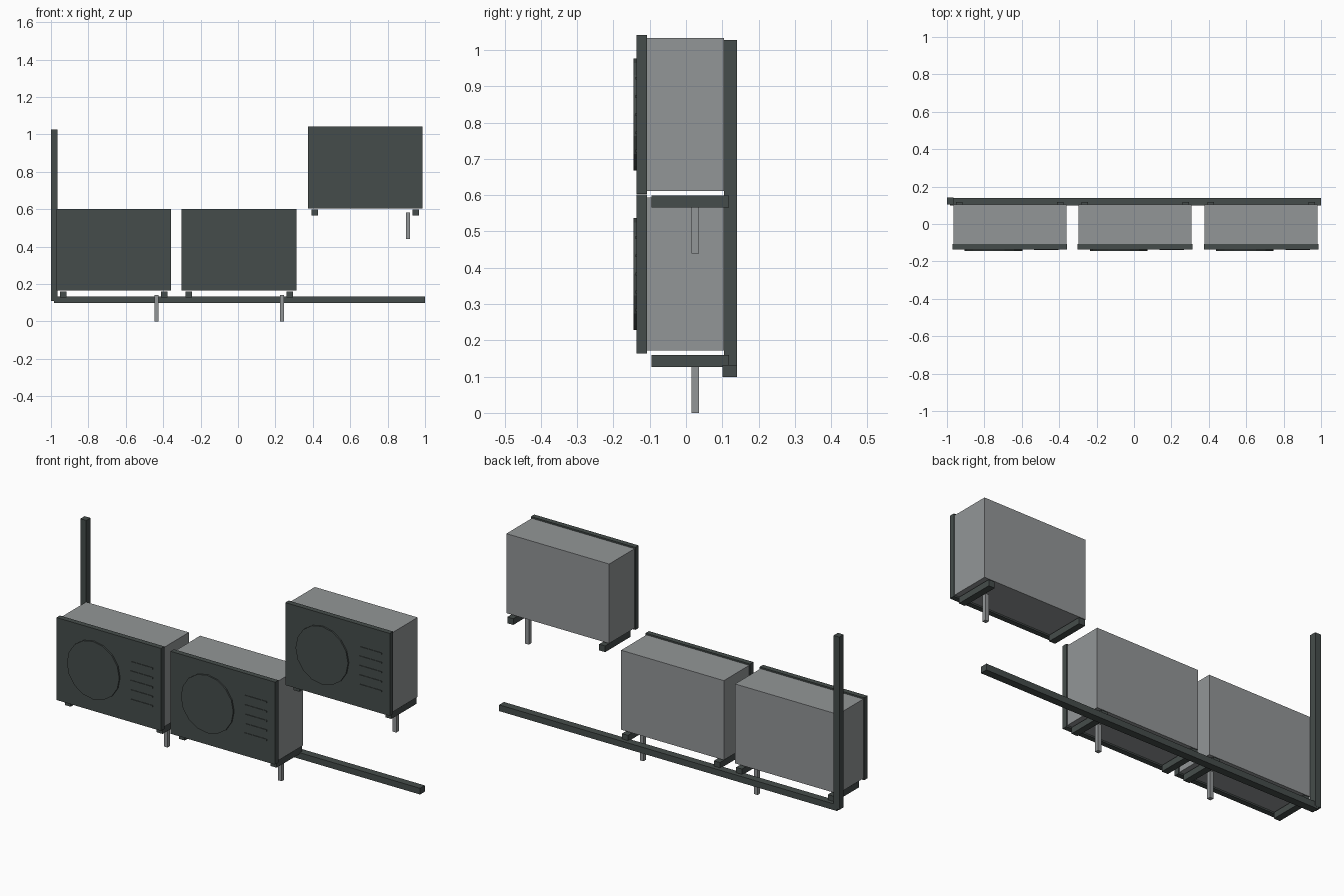
import bpy
import math

if "Cube" in bpy.data.objects:
    bpy.data.objects.remove(bpy.data.objects["Cube"], do_unlink=True)


def material(name, colour):
    mat = bpy.data.materials.new(name)
    mat.use_nodes = True
    mat.diffuse_color = (*colour, 1)
    mat.node_tree.nodes["Principled BSDF"].inputs["Base Color"].default_value = (*colour, 1)
    return mat


charcoal = material("charcoal", (0.06, 0.073, 0.07))
grey = material("casing grey", (0.29, 0.305, 0.31))


def box(name, mat, x, y, z):
    """Box from (min, max) pairs along each axis."""
    spans = (x, y, z)
    bpy.ops.mesh.primitive_cube_add(size=1, location=[(a + b) / 2 for a, b in spans])
    obj = bpy.context.object
    obj.name = name
    obj.scale = [b - a for a, b in spans]
    bpy.ops.object.transform_apply(location=False, rotation=False, scale=True)
    obj.data.materials.append(mat)
    return obj


def around(centre, half):
    return (centre - half, centre + half)


def condenser(label, x, z):
    """Outdoor unit centred on x, with the centre of its casing at height z."""
    box(label + "_casing", grey, around(x, 0.302), (-0.11, 0.105), around(z, 0.211))
    box(label + "_front_panel", charcoal, around(x, 0.307), (-0.136, -0.108), around(z, 0.219))

    # Raised fan cover
    bpy.ops.mesh.primitive_cylinder_add(
        vertices=16, radius=0.154, depth=0.014,
        location=(x - 0.087, -0.137, z), rotation=(math.pi / 2, 0, 0))
    fan = bpy.context.object
    fan.name = label + "_fan_cover"
    fan.data.materials.append(charcoal)

    # Vent slats beside the fan
    for row in range(-2, 3):
        box(f"{label}_vent_slat_{row + 3}", charcoal, around(x + 0.195, 0.065),
            (-0.139, -0.134), around(z + row * 0.05, 0.004))

    # Support feet and drain pipe
    for side, name in ((-1, "right"), (1, "left")):
        box(f"{label}_{name}_foot", charcoal, around(x + side * 0.27, 0.0175),
            (-0.095, 0.118), (z - 0.256, z - 0.223))
    box(label + "_drain_pipe", grey, around(x + 0.229, 0.0105),
        (0.015, 0.036), (z - 0.383, z - 0.241))


condenser("first_unit", -0.664, 0.383)
condenser("second_unit", 0.006, 0.383)
condenser("raised_unit", 0.68, 0.822)

# Back frame
box("back_post", charcoal, (-1.0, -0.966), (0.105, 0.141), (0.11, 1.027))
box("back_rail", charcoal, (-0.985, 1.0), (0.1, 0.14), (0.099, 0.132))
